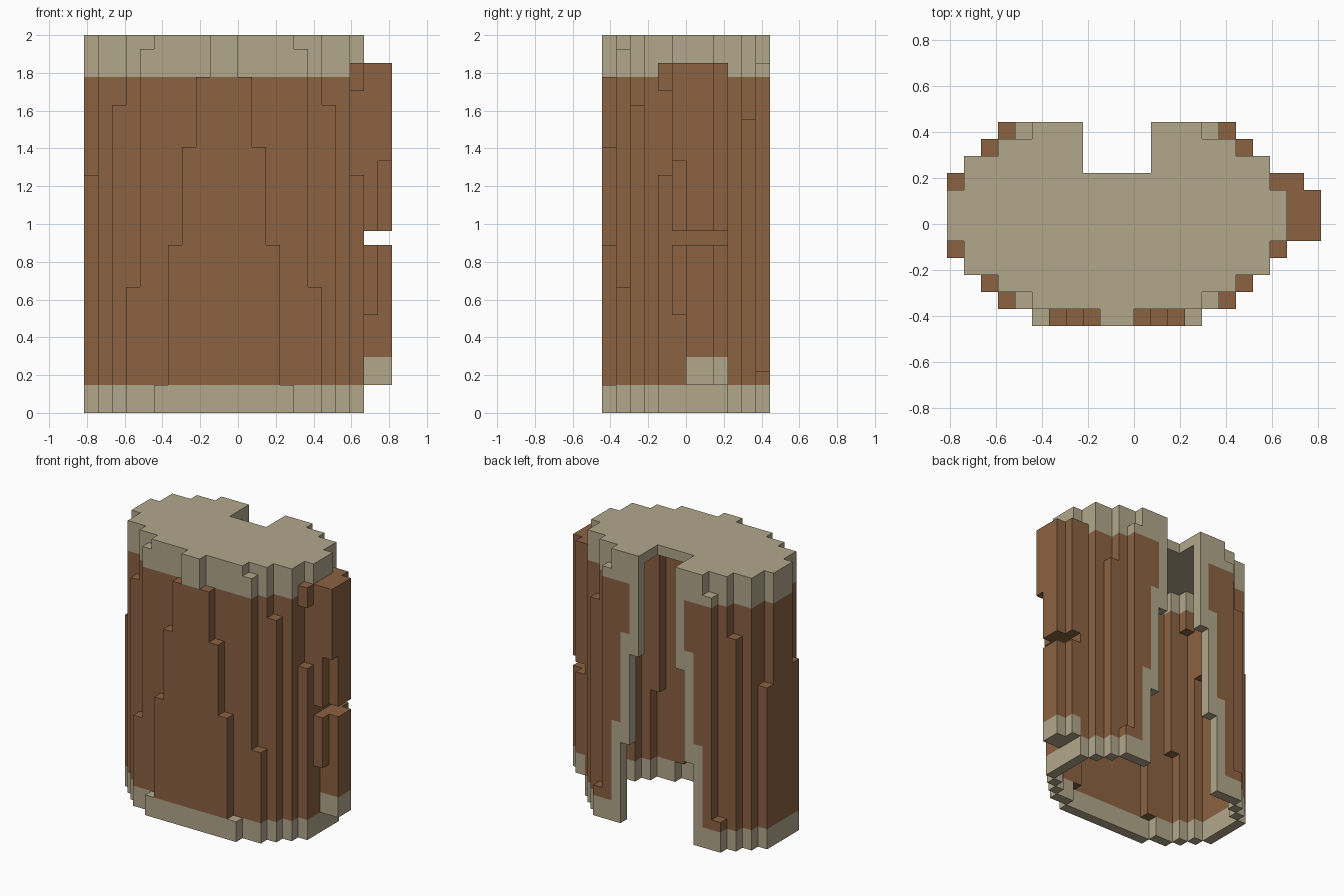
import bpy, bmesh
from mathutils import Vector

if "Cube" in bpy.data.objects:
    bpy.data.objects.remove(bpy.data.objects["Cube"], do_unlink=True)

U = 2 / 27                      # edge of one block
NX, NY, NZ = 22, 12, 27         # blocks along each axis
BROWN, TAN = 0, 1


def make_material(name, rgb):
    mat = bpy.data.materials.new(name)
    mat.use_nodes = True
    mat.diffuse_color = (*rgb, 1)
    bsdf = mat.node_tree.nodes["Principled BSDF"]
    bsdf.inputs["Base Color"].default_value = (*rgb, 1)
    bsdf.inputs["Roughness"].default_value = 0.9
    return mat


MATS = [make_material("brown leather", (0.258, 0.122, 0.054)),
        make_material("tan trim", (0.445, 0.386, 0.258))]

# Outline, row by row from front to back: (up to this level, inset from each side)
ROWS = [
    [(2, 5), (12, 6), (19, 7), (24, 8), (27, 9)],
    [(9, 3), (26, 4), (27, 5)],
    [(22, 2), (27, 3)],
    [(27, 1)],
    [(17, 0), (27, 1)],
    [(27, 0)], [(27, 0)], [(27, 0)],
    [(16, 0), (27, 1)],
    [(27, 1)],
    [(21, 2), (27, 3)],
    [(3, 3), (25, 4), (27, 5)],
]


def inside(x, y, z):
    if not 0 <= y < NY:
        return False
    inset = next(i for top, i in ROWS[y] if z < top)
    return inset <= x < 20 - inset


def slit(z):
    """Half width of the opening in the back, wider toward the bottom."""
    return 4 if z < 8 else 3 if z < 17 else 2


def in_slit(x, y, z, grow=0):
    half = slit(z) + grow
    return y >= 9 and 10 - half <= x < 10 + half


def trim_colour(x, y, z):
    hem = z < 2 or z >= 24
    border = y == 11 and in_slit(x, y, max(z - 2, 0), 1)
    return TAN if hem or border else BROWN


def block(x0, x1, y0, y1, z0, z1):
    return [(x, y, z) for x in range(x0, x1)
            for y in range(y0, y1) for z in range(z0, z1)]


parts = {"hollow_body": {}, "top_cap": {}, "upper_side_guard": {}, "lower_side_guard": {}}

# Hollow body one block thick, and the closed cap above it
for x, y, z in block(0, 20, 0, NY, 0, NZ):
    if not inside(x, y, z) or in_slit(x, y, z):
        continue
    if z == NZ - 1:
        parts["top_cap"][x, y, z] = TAN
    elif not all(inside(x + dx, y + dy, z)
                 for dx, dy in ((1, 0), (-1, 0), (0, 1), (0, -1))):
        parts["hollow_body"][x, y, z] = trim_colour(x, y, z)

# Side guards on the +x side, split by a narrow gap
upper = (block(20, 22, 6, 8, 13, 25) + block(20, 22, 5, 6, 18, 25)
         + block(20, 21, 5, 6, 13, 18) + block(20, 21, 8, 9, 13, 25)
         + block(19, 20, 8, 9, 16, 25) + block(19, 20, 4, 5, 23, 25))
lower = (block(20, 22, 6, 8, 2, 12) + block(20, 21, 5, 6, 7, 12)
         + block(20, 21, 8, 9, 2, 12))
parts["upper_side_guard"] = {c: BROWN for c in upper}
parts["lower_side_guard"] = {c: TAN if c[2] < 4 else BROWN for c in lower}

occupied = set().union(*parts.values())


def build(name, cells):
    """Skin the blocks with outward faces and merge the flat areas."""
    bm = bmesh.new()
    verts = {}

    def vert(p):
        if p not in verts:
            verts[p] = bm.verts.new(((p[0] - NX / 2) * U, (p[1] - NY / 2) * U, p[2] * U))
        return verts[p]

    for cell, colour in cells.items():
        for axis in range(3):
            for side in (0, 1):
                near = list(cell)
                near[axis] += 2 * side - 1
                if tuple(near) in occupied:
                    continue
                a, b = (axis + 1) % 3, (axis + 2) % 3
                corners = []
                for da, db in ((0, 0), (1, 0), (1, 1), (0, 1)):
                    p = list(cell)
                    p[axis] += side
                    p[a] += da
                    p[b] += db
                    corners.append(vert(tuple(p)))
                face = bm.faces.new(corners if side else corners[::-1])
                face.material_index = colour
    bmesh.ops.dissolve_limit(bm, angle_limit=0.01, verts=bm.verts[:],
                             edges=bm.edges[:], delimit={'MATERIAL'})
    mesh = bpy.data.meshes.new(name)
    bm.to_mesh(mesh)
    bm.free()
    for mat in MATS:
        mesh.materials.append(mat)
    obj = bpy.data.objects.new(name, mesh)
    bpy.context.collection.objects.link(obj)


for name, cells in parts.items():
    build(name, cells)
